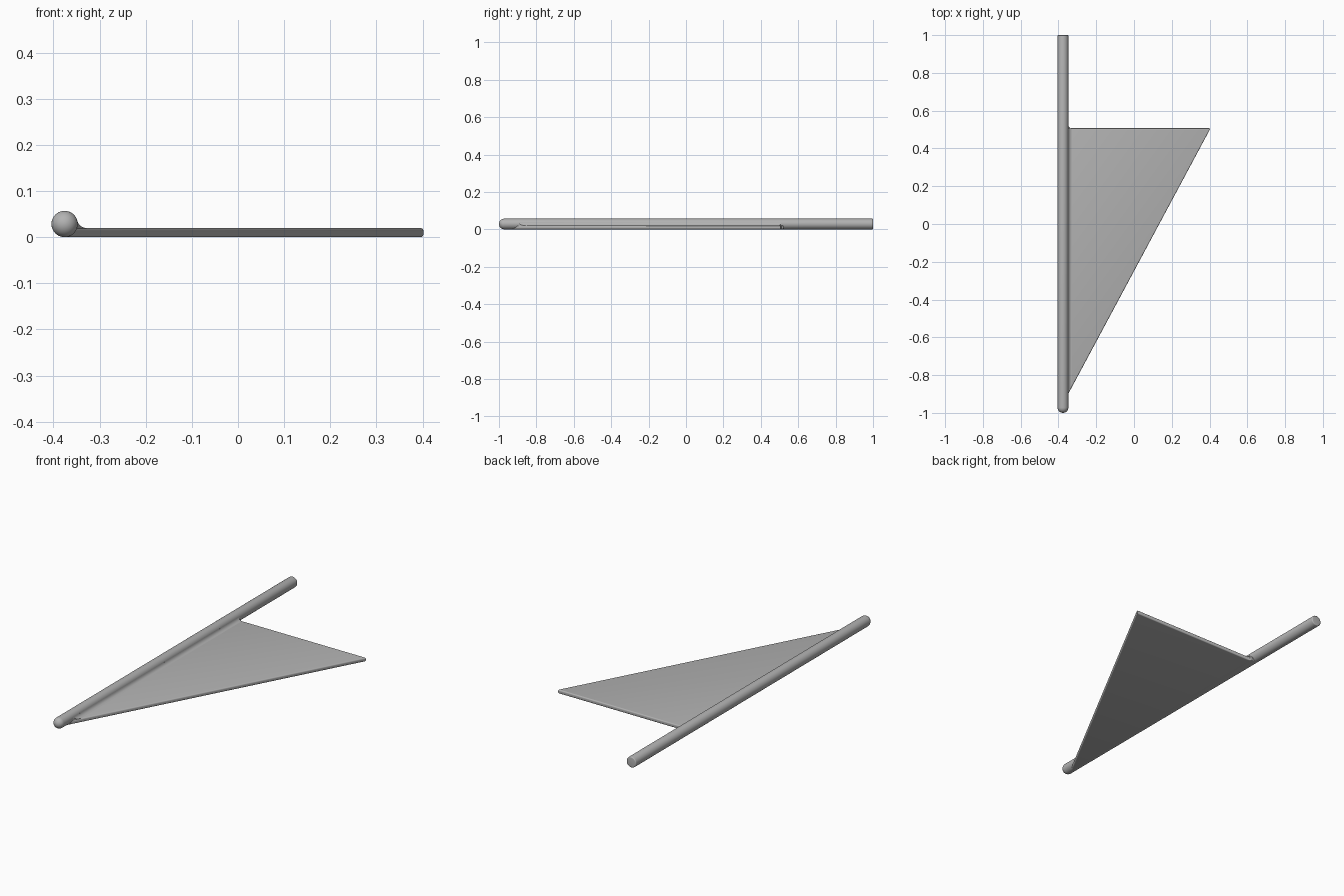
import bpy
import bmesh
from math import sin, cos, pi, atan2, sqrt, radians
from mathutils import Vector

if "Cube" in bpy.data.objects:
    bpy.data.objects.remove(bpy.data.objects["Cube"], do_unlink=True)

ROD_X, ROD_R = -0.376, 0.0285      # rod axis and radius (rests on the ground)
FIN_TOP, FIN_BACK, TIP_X = 0.02, 0.507, 0.404
SLOPE = 1.87                       # slanted leading edge of the fin

grey = bpy.data.materials.new("plain_grey")
grey.use_nodes = True
colour = (0.45, 0.45, 0.45, 1)
grey.diffuse_color = colour
grey.node_tree.nodes["Principled BSDF"].inputs["Base Color"].default_value = colour


def finish(name, bm):
    bmesh.ops.recalc_face_normals(bm, faces=bm.faces)
    mesh = bpy.data.meshes.new(name)
    bm.to_mesh(mesh)
    bm.free()
    obj = bpy.data.objects.new(name, mesh)
    bpy.context.collection.objects.link(obj)
    mesh.materials.append(grey)
    bpy.ops.object.select_all(action='DESELECT')
    obj.select_set(True)
    bpy.context.view_layer.objects.active = obj
    bpy.ops.object.shade_smooth_by_angle(angle=radians(35))
    return obj


def lead_y(x):
    return FIN_BACK - (TIP_X - x) * SLOPE


# Rod: lathed profile with a domed front and a softly rounded back
bm = bmesh.new()
profile = []
for i in range(13):
    a = pi / 2 * i / 12
    profile.append((ROD_R * sin(a), -1 + ROD_R * (1 - cos(a))))
edge = 0.005
for i in range(5):
    a = pi / 2 * i / 4
    profile.append((ROD_R - edge + edge * cos(a), 1 - edge + edge * sin(a)))
profile.append((0, 1))
verts = [bm.verts.new((ROD_X + r, y, ROD_R)) for r, y in profile]
edges = [bm.edges.new(pair) for pair in zip(verts, verts[1:])]
bmesh.ops.spin(bm, geom=verts + edges, cent=(ROD_X, 0, ROD_R), axis=(0, 1, 0),
               angle=2 * pi, steps=48, use_duplicate=False)
bmesh.ops.remove_doubles(bm, verts=bm.verts, dist=0.0001)
finish("rod", bm)

# Fin: thin triangular plate with rounded rim, flared where it meets the rod
bm = bmesh.new()
outline = [(ROD_X, lead_y(ROD_X)), (TIP_X - 0.003, FIN_BACK - 0.008),
           (TIP_X - 0.002, FIN_BACK - 0.002), (TIP_X - 0.008, FIN_BACK),
           (-0.332, FIN_BACK), (-0.342, 0.511), (-0.348, 0.522), (ROD_X, 0.522)]
base = bm.faces.new([bm.verts.new((x, y, 0)) for x, y in outline])
top = bmesh.ops.extrude_face_region(bm, geom=[base])
bmesh.ops.translate(bm, vec=(0, 0, FIN_TOP),
                    verts=[v for v in top["geom"] if isinstance(v, bmesh.types.BMVert)])
rim = [e for e in bm.edges
       if abs(e.verts[0].co.z - e.verts[1].co.z) < 0.001
       and max(v.co.x for v in e.verts) > ROD_X + 0.001]
bmesh.ops.recalc_face_normals(bm, faces=bm.faces)
bmesh.ops.bevel(bm, geom=rim, offset=0.007, segments=4, profile=0.5,
                affect='EDGES', clamp_overlap=True)
finish("fin", bm)

# Fillet: concave strip blending the rod into the top of the fin
bm = bmesh.new()
fr = 0.02
rise = FIN_TOP + fr - ROD_R
centre = Vector((ROD_X + sqrt((ROD_R + fr) ** 2 - rise ** 2), FIN_TOP + fr))
start = atan2(-rise, ROD_X - centre.x) % (2 * pi)
section = [(ROD_X, ROD_R)]
for i in range(11):
    a = start + (1.5 * pi - start) * i / 10
    section.append((centre.x + fr * cos(a), centre.y + fr * sin(a)))
section += [(centre.x, FIN_TOP - 0.004), (ROD_X, FIN_TOP - 0.004)]
front = [bm.verts.new((x, lead_y(x) + 0.005, z)) for x, z in section]
back = [bm.verts.new((x, FIN_BACK - 0.005 + 0.4 * max(0, z - FIN_TOP), z))
        for x, z in section]
n = len(section)
for i in range(n):
    j = (i + 1) % n
    bm.faces.new((front[i], front[j], back[j], back[i]))
bm.faces.new(front)
bm.faces.new(back)
finish("fillet", bm)
